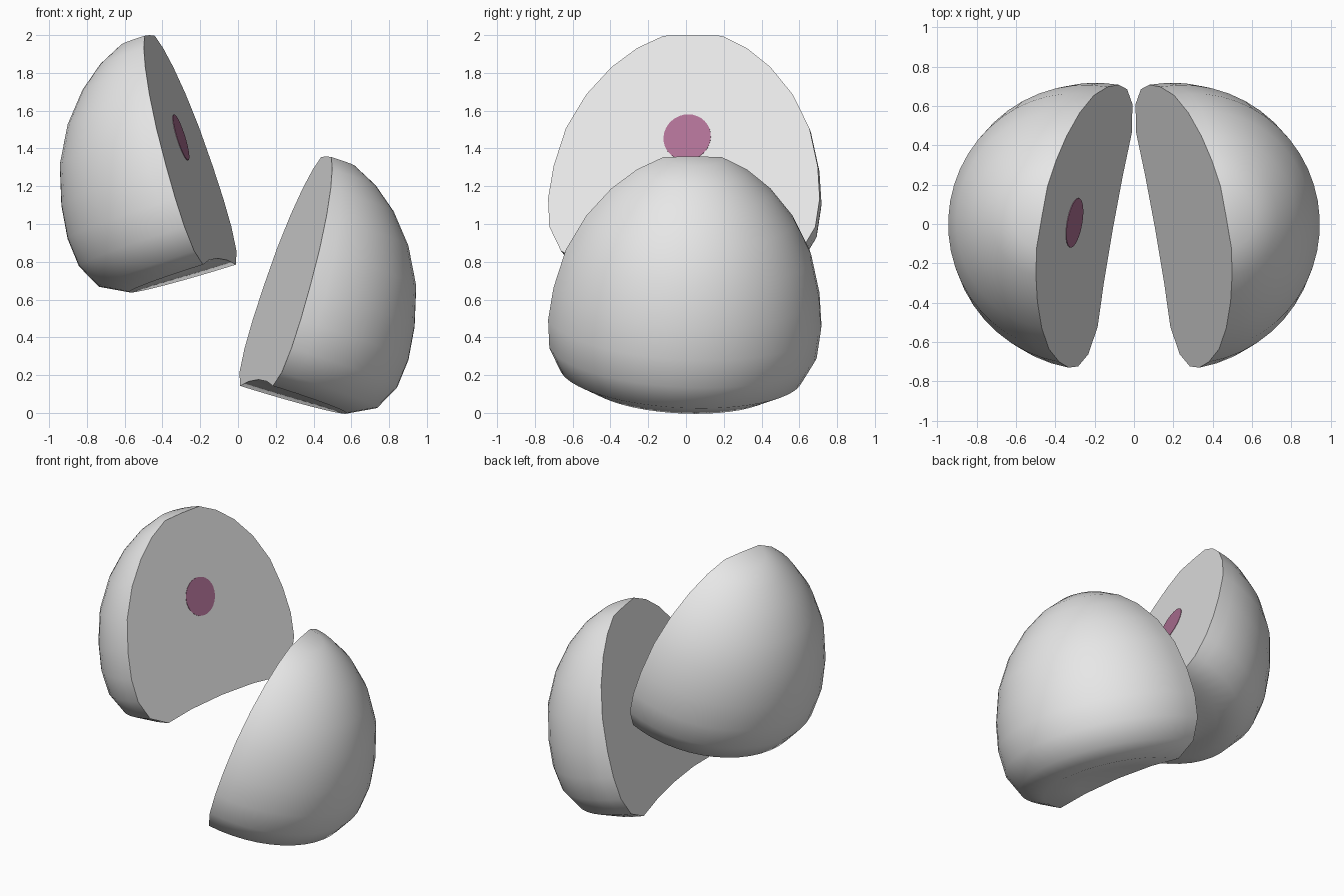
import bpy, bmesh, math
from mathutils import Matrix, Vector

if "Cube" in bpy.data.objects:
    bpy.data.objects.remove(bpy.data.objects["Cube"])


def material(name, rgb):
    m = bpy.data.materials.new(name)
    m.diffuse_color = (*rgb, 1)
    m.use_nodes = True
    m.node_tree.nodes["Principled BSDF"].inputs["Base Color"].default_value = m.diffuse_color
    return m


white = material("soft_white", (0.8, 0.8, 0.8))
plum = material("plum_filling", (0.43, 0.165, 0.30))

# Dome profile (radius, height): dimpled base up to a flattened crown
PROFILE = [(0, 0.035), (0.28, 0.025), (0.5, 0.0), (0.645, 0.075), (0.715, 0.21),
           (0.73, 0.367), (0.71, 0.545), (0.655, 0.755), (0.555, 0.943),
           (0.427, 1.095), (0.295, 1.2), (0.157, 1.268), (0, 1.272)]
SEGMENTS = 24

# Pose of the left half: leaning back and turned slightly to the front
POSE = (Matrix.Translation((-0.098, -0.03, 0.785))
        @ Matrix.Rotation(math.radians(-10), 4, 'Z')
        @ Matrix.Rotation(math.radians(-17.2), 4, 'Y'))
RIGHT = Matrix.Translation((0, 0, -0.642)) @ Matrix.Scale(-1, 4, (1, 0, 0))


def finish(bm, name, mat, matrix):
    bm.transform(matrix)
    bmesh.ops.recalc_face_normals(bm, faces=bm.faces)
    me = bpy.data.meshes.new(name)
    bm.to_mesh(me)
    bm.free()
    me.materials.append(mat)
    ob = bpy.data.objects.new(name, me)
    bpy.context.collection.objects.link(ob)
    bpy.context.view_layer.objects.active = ob
    ob.select_set(True)
    bpy.ops.object.shade_smooth_by_angle(angle=math.radians(45))
    ob.select_set(False)
    return ob


def half_dome(name, matrix):
    bm = bmesh.new()
    base = bm.verts.new((0, 0, PROFILE[0][1]))
    crown = bm.verts.new((0, 0, PROFILE[-1][1]))
    cols = []
    for i in range(SEGMENTS + 1):
        a = math.pi / 2 + math.pi * i / SEGMENTS
        ring = [bm.verts.new((r * math.cos(a), r * math.sin(a), z))
                for r, z in PROFILE[1:-1]]
        cols.append([base] + ring + [crown])
    # Rounded outer skin
    for p, q in zip(cols, cols[1:]):
        for j in range(len(p) - 1):
            loop = [p[j], q[j], q[j + 1], p[j + 1]]
            bm.faces.new(list(dict.fromkeys(loop)))
    # Flat cut face
    bm.faces.new(cols[0] + cols[-1][-2:0:-1])
    return finish(bm, name, white, matrix)


half_dome("left_half", POSE)
half_dome("right_half", RIGHT @ POSE)

# Round filling seen on the left cut face
bm = bmesh.new()
bmesh.ops.create_cone(bm, cap_ends=True, segments=32, radius1=0.127,
                      radius2=0.127, depth=0.006)
finish(bm, "filling_disc", plum,
       POSE @ Matrix.Translation((0, 0, 0.705)) @ Matrix.Rotation(math.pi / 2, 4, 'Y'))
